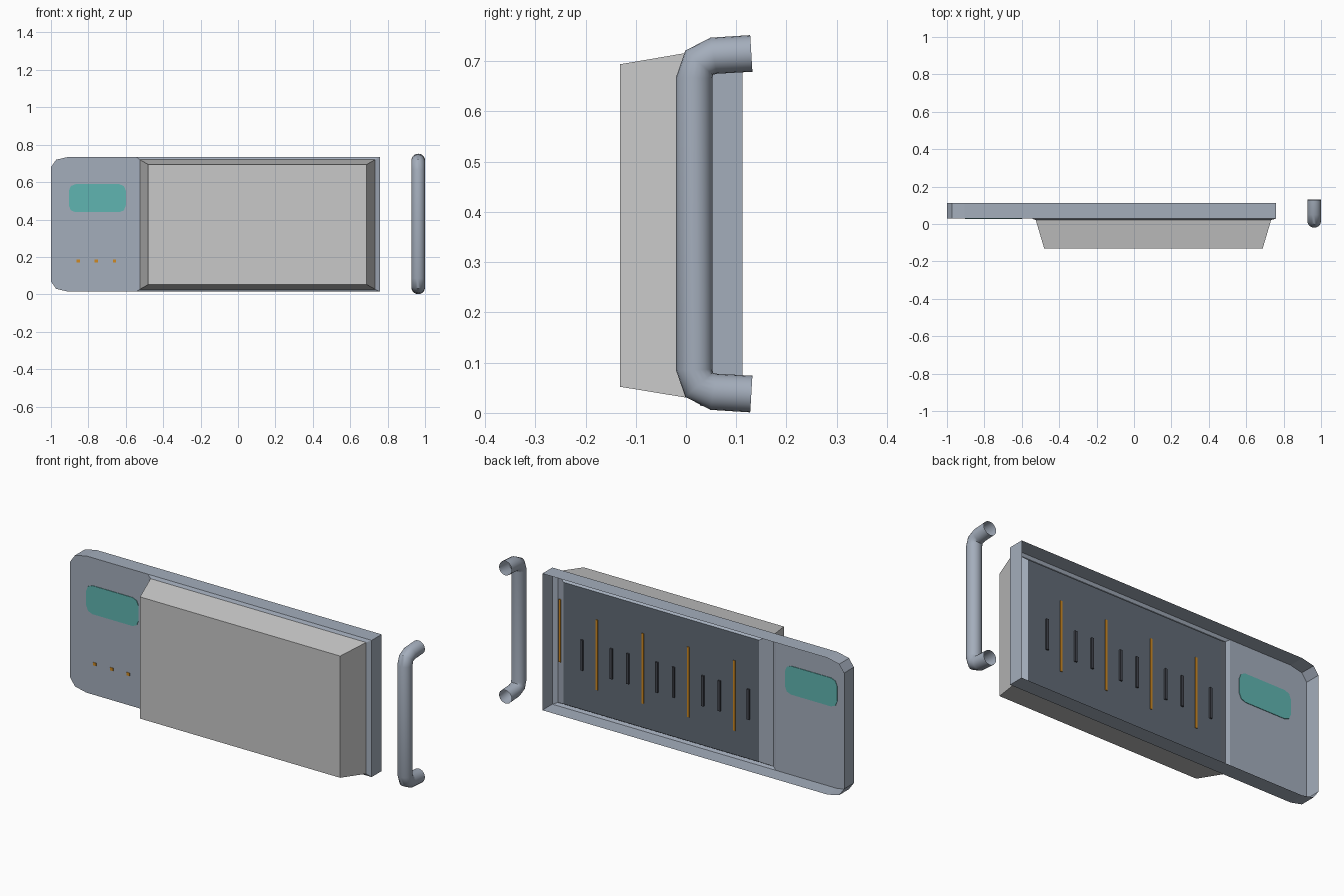
import bpy, math

if "Cube" in bpy.data.objects:
    bpy.data.objects.remove(bpy.data.objects["Cube"])

def material(name, rgb):
    m = bpy.data.materials.new(name)
    m.diffuse_color = (*rgb, 1)
    m.use_nodes = True
    m.node_tree.nodes["Principled BSDF"].inputs["Base Color"].default_value = m.diffuse_color
    return m

SLATE = material("slate", (0.37, 0.42, 0.50))
GREY = material("light_grey", (0.58, 0.58, 0.58))
DARK = material("dark_slate", (0.12, 0.145, 0.18))
SLOT = material("charcoal", (0.055, 0.06, 0.075))
TEAL = material("teal", (0.115, 0.46, 0.44))
ORANGE = material("orange", (0.62, 0.25, 0.015))

def mesh_object(name, verts, faces, mats, indices=None):
    me = bpy.data.meshes.new(name)
    me.from_pydata(verts, [], faces)
    for m in mats:
        me.materials.append(m)
    if indices:
        for p, i in zip(me.polygons, indices):
            p.material_index = i
    ob = bpy.data.objects.new(name, me)
    bpy.context.collection.objects.link(ob)
    return ob

def rect(x0, x1, z0, z1, y):
    """Counter-clockwise rectangle as seen from the front."""
    return [(x0, y, z0), (x1, y, z0), (x1, y, z1), (x0, y, z1)]

def band(n, a=0, b=None):
    """Quads joining two loops of n vertices."""
    b = a + n if b is None else b
    return [(a + i, a + (i + 1) % n, b + (i + 1) % n, b + i) for i in range(n)]

def slab(name, outline, y0, y1, mat):
    """Closed plate from an (x, z) outline, counter-clockwise from the front."""
    n = len(outline)
    verts = [(x, y0, z) for x, z in outline] + [(x, y1, z) for x, z in outline]
    faces = [tuple(range(n)), tuple(reversed(range(n, 2 * n)))]
    faces += [tuple(reversed(f)) for f in band(n)]
    return mesh_object(name, verts, faces, [mat])

def bar(name, x, z, w, h, y0, y1, mat):
    pts = [(x - w/2, z - h/2), (x + w/2, z - h/2), (x + w/2, z + h/2), (x - w/2, z + h/2)]
    return slab(name, pts, y0, y1, mat)

SHEET, BACK, SPLIT = 0.029, 0.112, -0.545

# Housing: open-backed tray wall, control sheet on the left
outline = [(-0.905, 0.014), (SPLIT, 0.014), (0.76, 0.014), (0.76, 0.735), (SPLIT, 0.735),
           (-0.905, 0.735), (-0.972, 0.72), (-1, 0.68), (-1, 0.069), (-0.972, 0.029)]
n = len(outline)
verts = [(x, SHEET, z) for x, z in outline] + [(x, BACK, z) for x, z in outline]
faces = [tuple(reversed(f)) for f in band(n)] + [(0, 1, 4, 5, 6, 7, 8, 9)]
mesh_object("housing", verts, faces, [SLATE])

# Shallow flange around the opening
opening = rect(-0.525, 0.733, 0.027, 0.72, 0.021)
mesh_object("opening_flange", rect(SPLIT, 0.76, 0.014, 0.735, SHEET) + opening,
            band(4), [SLATE])

# Tapered front box
mesh_object("front_box", opening + rect(-0.48, 0.688, 0.052, 0.694, -0.131),
            band(4) + [(4, 5, 6, 7)], [GREY])

# Inner panel with sloping slate border
mesh_object("inner_panel", rect(-0.525, 0.733, 0.027, 0.72, 0.021)
            + rect(-0.465, 0.677, 0.048, 0.69, 0.056),
            [tuple(reversed(f)) for f in band(4)] + [(7, 6, 5, 4)],
            [SLATE, DARK], [0, 0, 0, 0, 1])

# Orange strips, each flanked by two dark slots
for i in range(4):
    x = 0.48 - i * 0.267
    bar("orange_strip", x, 0.36, 0.012, 0.37, 0.054, 0.060, ORANGE)
    for s in (-1, 1):
        bar("panel_slot", x + s * 0.085, 0.337, 0.014, 0.16, 0.054, 0.064, SLOT)
bar("edge_strip", 0.709, 0.42, 0.014, 0.33, 0.036, 0.042, ORANGE)

# Display window, visible on both sides of the sheet
cx, cz, hw, hh, r = -0.752, 0.514, 0.152, 0.075, 0.035
window = []
for k, (sx, sz) in enumerate([(1, -1), (1, 1), (-1, 1), (-1, -1)]):
    for j in range(3):
        a = math.radians(-90 + 90 * k + 45 * j)
        window.append((cx + sx * (hw - r) + r * math.cos(a), cz + sz * (hh - r) + r * math.sin(a)))
slab("display_window", window, SHEET - 0.003, SHEET + 0.003, TEAL)

# Indicator dots
for x in (-0.855, -0.757, -0.66):
    bar("indicator_dot", x, 0.178, 0.018, 0.016, SHEET - 0.003, SHEET - 0.0005, ORANGE)

# Door handle: open-ended bent tube, mirrored top to bottom
half = [(0.13, 0.7155), (0.055, 0.711), (0.026, 0.697), (0.0165, 0.667)]
path = half + [(y, 0.753 - z) for y, z in reversed(half)]
SIDES, R, HX = 20, 0.0365, 0.9635
verts, faces = [], []
for i, (y, z) in enumerate(path):
    p, q = path[max(i - 1, 0)], path[min(i + 1, len(path) - 1)]
    a = math.atan2(q[1] - p[1], q[0] - p[0])
    for k in range(SIDES):
        t = 2 * math.pi * k / SIDES
        u = R * math.sin(t)
        verts.append((HX + R * math.cos(t), y - math.sin(a) * u, z + math.cos(a) * u))
    if i:
        faces += band(SIDES, (i - 1) * SIDES)
handle = mesh_object("door_handle", verts, faces, [SLATE])
bpy.context.view_layer.objects.active = handle
handle.select_set(True)
bpy.ops.object.shade_smooth_by_angle(angle=math.radians(40))
